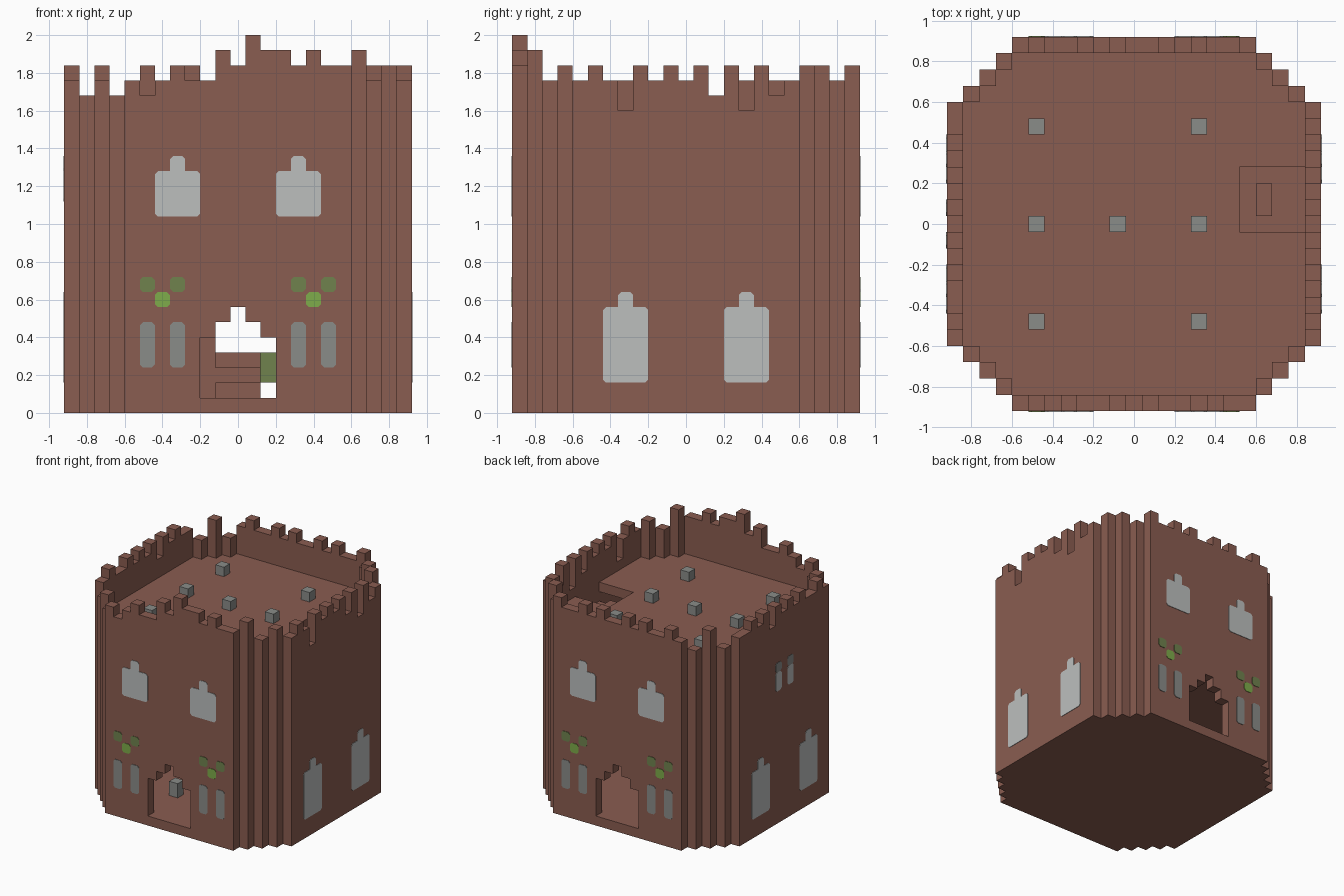
import bpy, bmesh
from mathutils import Vector

U = 0.08      # edge of one block
R = 0.92      # half width of the tower

cube = bpy.data.objects.get("Cube")
if cube:
    bpy.data.objects.remove(cube, do_unlink=True)


def material(name, rgb):
    m = bpy.data.materials.new(name)
    m.use_nodes = True
    m.diffuse_color = (*rgb, 1)
    m.node_tree.nodes["Principled BSDF"].inputs["Base Color"].default_value = (*rgb, 1)
    return m


BRICK = material("red brown brick", (0.254, 0.109, 0.082))
PALE = material("pale grey glass", (0.503, 0.521, 0.515))
GREY = material("mid grey stone", (0.254, 0.262, 0.25))
LEAF = material("bright leaf green", (0.209, 0.413, 0.069))
MOSS = material("dull moss green", (0.162, 0.223, 0.076))


def finish(name, bm, mat):
    bmesh.ops.recalc_face_normals(bm, faces=bm.faces)
    me = bpy.data.meshes.new(name)
    bm.to_mesh(me)
    bm.free()
    me.materials.append(mat)
    ob = bpy.data.objects.new(name, me)
    bpy.context.collection.objects.link(ob)
    return ob


def add_box(bm, lo, hi):
    lo, hi = Vector(lo), Vector(hi)
    verts = bmesh.ops.create_cube(bm, size=1)["verts"]
    for v in verts:
        v.co = (lo + hi) / 2 + v.co * (hi - lo)


def boxes(name, spans, mat):
    bm = bmesh.new()
    for lo, hi in spans:
        add_box(bm, lo, hi)
    return finish(name, bm, mat)


def add_prism(bm, points, shift):
    face = bm.faces.new([bm.verts.new(p) for p in points])
    new = bmesh.ops.extrude_face_region(bm, geom=[face])["geom"]
    bmesh.ops.translate(bm, vec=shift, verts=[g for g in new if isinstance(g, bmesh.types.BMVert)])


def slab(name, radius, steps, z0, z1):
    """Square plate with stair-stepped corners."""
    quarter = []
    for k in range(steps + 1):
        quarter.append((radius - U * k, 0.6 + U * k))
        if k < steps:
            quarter.append((radius - U * (k + 1), 0.6 + U * k))
    ring = []
    for turn in range(4):
        ring += quarter
        quarter = [(-y, x) for x, y in quarter]
    bm = bmesh.new()
    add_prism(bm, [(x, y, z0) for x, y in ring], (0, 0, z1 - z0))
    return finish(name, bm, BRICK)


# Floors and roof, with the stairwell cut out of the roof
slab("foundation", R, 4, 0, U)
slab("upper_floor", R - U, 3, 0.72, 0.8)
roof = slab("roof", R - U, 3, 1.44, 1.52)
cutter = boxes("stairwell_cutter", [((0.52, -0.04, 1.3), (0.9, 0.28, 1.7))], BRICK)
cutter.hide_render = True
cut = roof.modifiers.new("stairwell", "BOOLEAN")
cut.operation, cut.object, cut.solver = "DIFFERENCE", cutter, "EXACT"
bpy.context.view_layer.objects.active = roof
bpy.ops.object.modifier_apply(modifier=cut.name)
bpy.data.objects.remove(cutter, do_unlink=True)
boxes("stairwell_landing", [((0.52, -0.04, 1.28), (0.84, 0.28, 1.36)),
                            ((0.6, 0.04, 1.36), (0.68, 0.2, 1.44))], BRICK)

# Wall heights in blocks, along each straight run of fifteen columns
FRONT = [22, 21, 22, 23, 22, 22, 24, 23, 25, 24, 24, 23, 24, 23, 23]
BACK = [23 if i in (5, 8, 10, 13, 15, 18) else 22 for i in range(4, 19)]
LEFT_RUN = [23 if j in (5, 8, 10, 12, 14, 16) else 22 for j in range(4, 19)]
RIGHT_RUN = list(LEFT_RUN)
LEFT_RUN[9] = RIGHT_RUN[9] = 21
RIGHT_RUN[3] = RIGHT_RUN[11] = 20
RIGHT_RUN[13] = 21
DOOR = {9: 5, 10: 6, 11: 7, 12: 6, 13: 5}   # arch height per column


def columns(cells):
    return [((-R + U * i, -R + U * j, U * base), (-R + U * (i + 1), -R + U * (j + 1), U * top))
            for i, j, base, top in cells]


run = range(4, 19)
boxes("front_wall", columns([(i, 0, DOOR.get(i, 1), h) for i, h in zip(run, FRONT)]), BRICK)
boxes("back_wall", columns([(i, 22, DOOR.get(i, 1), h) for i, h in zip(run, BACK)]), BRICK)
boxes("negative_x_wall", columns([(0, j, 1, h) for j, h in zip(run, LEFT_RUN)]), BRICK)
boxes("positive_x_wall", columns([(22, j, 1, h) for j, h in zip(run, RIGHT_RUN)]), BRICK)

# Stepped corners, listed from the x side towards the y side
for name, sx, sy, heights in (("front_corner_a", 0, 0, (21, 22, 21)),
                              ("front_corner_b", 1, 0, (23, 22, 24)),
                              ("back_corner_a", 0, 1, (21, 23, 21)),
                              ("back_corner_b", 1, 1, (23, 23, 22))):
    cells = []
    for k, h in enumerate(heights):
        i, j = 1 + k, 3 - k
        cells.append((22 - i if sx else i, 22 - j if sy else j, 1, h))
    boxes(name, columns(cells), BRICK)

# Roof lanterns
boxes("roof_lanterns", [((x - 0.04, y - 0.04, 1.52), (x + 0.04, y + 0.04, 1.6))
                        for x, y in [(a, b) for a in (-0.48, 0.32) for b in (-0.48, 0, 0.48)]
                        + [(-0.08, 0)]], GREY)

# Hall inside the doors
boxes("hall_stairs", [((-0.12, -0.36 + 0.16 * k, U), (0.12, 0.12, 0.16 + U * k))
                      for k in range(3)], BRICK)
boxes("hall_pier", [((-0.2, -0.2, U), (-0.12, 0.12, 0.4))], BRICK)
boxes("hall_lamp", [((-0.28, -0.52, U), (-0.2, -0.44, 0.2))], GREY)
boxes("hall_plants", [((0.12, 0.3, 0.16), (0.2, 0.38, 0.32)),
                      ((-0.2, 0.3, 0.16), (-0.12, 0.38, 0.32))], MOSS)

# Painted plates on the walls
FACES = {
    "front": lambda u, z, d: (u, -R - d, z),
    "back": lambda u, z, d: (-u, R + d, z),
    "positive_x": lambda u, z, d: (R + d, u, z),
    "negative_x": lambda u, z, d: (-R - d, -u, z),
}


def panel(u, z0, z1, half=0.04, c=0.016):
    """Upright rectangle with clipped corners."""
    return [(u - half + c, z0), (u + half - c, z0), (u + half, z0 + c), (u + half, z1 - c),
            (u + half - c, z1), (u - half + c, z1), (u - half, z1 - c), (u - half, z0 + c)]


def arched(u, z0, z1, c=0.016):
    """Wide window with a small block on top."""
    right = [(0.12 - c, z0), (0.12, z0 + c), (0.12, z1 - c), (0.12 - c, z1),
             (0.04, z1), (0.04, z1 + U - c), (0.04 - c, z1 + U)]
    return [(u + a, z) for a, z in right] + [(u - a, z) for a, z in reversed(right)]


def plates(name, side, shapes, mat):
    at = FACES[side]
    bm = bmesh.new()
    for shape in shapes:
        add_prism(bm, [at(u, z, 0) for u, z in shape], Vector(at(0, 0, 0.004)) - Vector(at(0, 0, 0)))
    finish(side + "_" + name, bm, mat)


PAIR = (-0.32, 0.32)
SLITS = (-0.48, -0.32, 0.32, 0.48)
for side in ("front", "back"):
    plates("upper_windows", side, [arched(u, 1.04, 1.28) for u in PAIR], PALE)
    plates("slit_windows", side, [panel(u, 0.24, 0.48) for u in SLITS], GREY)
    plates("vine_leaves", side, [panel(u, 0.64, 0.72) for u in SLITS], MOSS)
    plates("vine_shoots", side, [panel(u, 0.56, 0.64) for u in (-0.4, 0.4)], LEAF)
for side in ("positive_x", "negative_x"):
    plates("tall_windows", side, [arched(u, 0.16, 0.56) for u in PAIR], PALE)
plates("high_slits", "negative_x", [panel(u, 1.12, 1.28) for u in (-U, U)], PALE)
plates("high_slit_caps", "negative_x", [panel(u, 1.28, 1.36) for u in (-U, U)], GREY)
